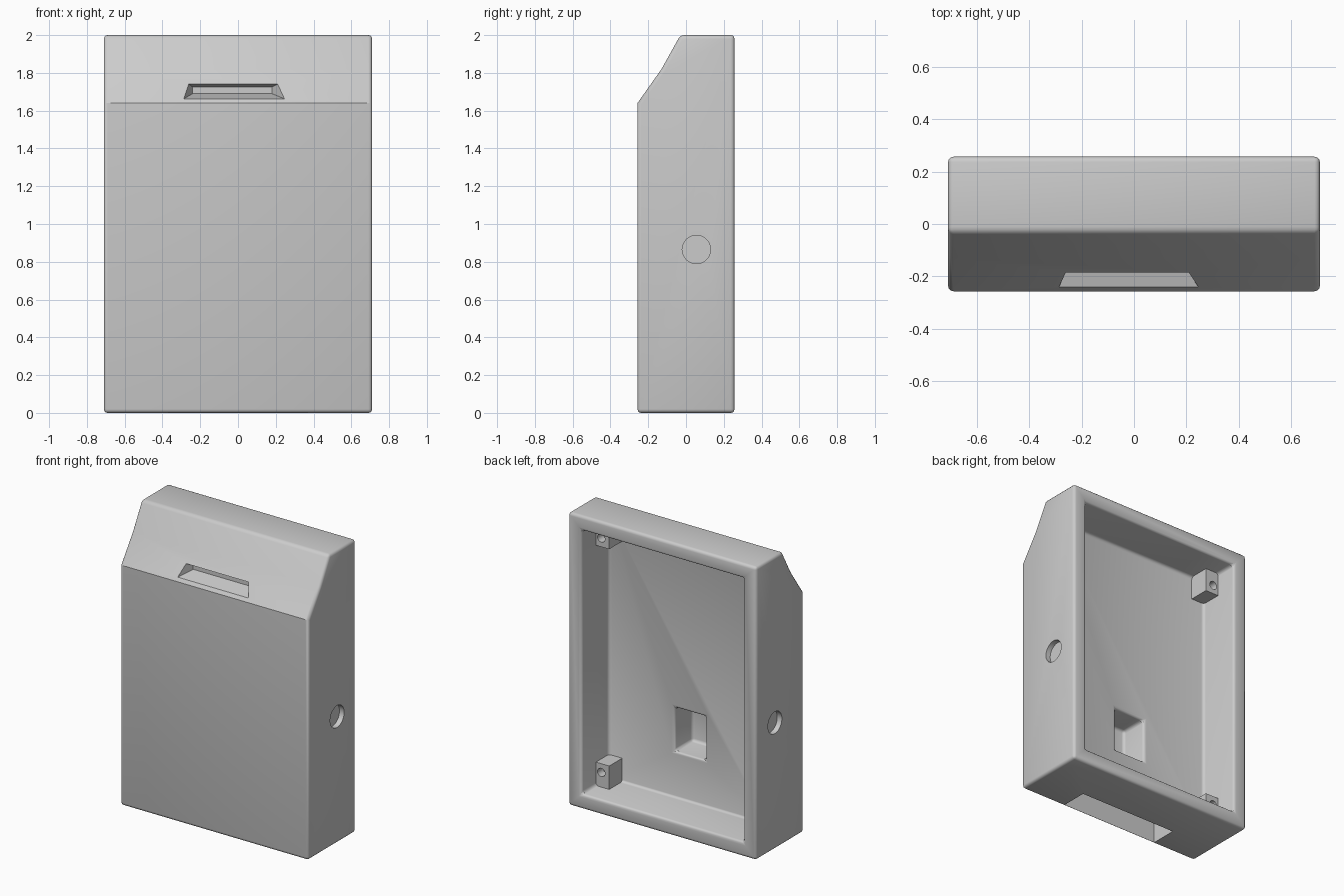
import bpy
import bmesh
import math
from mathutils import Vector

default_cube = bpy.data.objects.get("Cube")
if default_cube:
    bpy.data.objects.remove(default_cube, do_unlink=True)

# Single plastic colour
grey = bpy.data.materials.new("light_grey_plastic")
grey.use_nodes = True
colour = (0.6, 0.6, 0.6, 1)
grey.diffuse_color = colour
grey.node_tree.nodes["Principled BSDF"].inputs["Base Color"].default_value = colour

WIDTH, DEPTH = 0.71, 0.257      # half sizes of the case
FLOOR = -0.04                   # y of the cavity floor


def make_object(name, bm):
    bmesh.ops.recalc_face_normals(bm, faces=bm.faces)
    mesh = bpy.data.meshes.new(name)
    bm.to_mesh(mesh)
    bm.free()
    mesh.materials.append(grey)
    obj = bpy.data.objects.new(name, mesh)
    bpy.context.collection.objects.link(obj)
    return obj


def loft(name, start, end):
    """Closed solid between two loops with equal point counts."""
    bm = bmesh.new()
    a = [bm.verts.new(p) for p in start]
    b = [bm.verts.new(p) for p in end]
    bm.faces.new(a)
    bm.faces.new(b[::-1])
    for i in range(len(a)):
        j = (i + 1) % len(a)
        bm.faces.new((a[i], a[j], b[j], b[i]))
    return make_object(name, bm)


def rect(x0, x1, z0, z1, y):
    return [(x0, y, z0), (x1, y, z0), (x1, y, z1), (x0, y, z1)]


def box(name, x, y, z):
    return loft(name, rect(*x, *z, y[0]), rect(*x, *z, y[1]))


def rod(name, centre, radius, length, axis):
    """Cylinder along the given axis."""
    bm = bmesh.new()
    bmesh.ops.create_cone(bm, cap_ends=True, segments=40, radius1=radius,
                          radius2=radius, depth=length)
    turn = Vector((0, 0, 1)).rotation_difference(Vector(axis)).to_matrix()
    bmesh.ops.rotate(bm, verts=bm.verts, matrix=turn)
    bmesh.ops.translate(bm, verts=bm.verts, vec=centre)
    return make_object(name, bm)


def apply(obj, mod):
    bpy.context.view_layer.objects.active = obj
    bpy.ops.object.modifier_apply(modifier=mod.name)


def cut(obj, cutter):
    mod = obj.modifiers.new("cut", 'BOOLEAN')
    mod.operation = 'DIFFERENCE'
    mod.solver = 'EXACT'
    mod.object = cutter
    apply(obj, mod)
    bpy.data.objects.remove(cutter, do_unlink=True)


def round_edges(obj, width, segments=3):
    mod = obj.modifiers.new("round", 'BEVEL')
    mod.width = width
    mod.segments = segments
    mod.limit_method = 'ANGLE'
    mod.angle_limit = math.radians(40)
    apply(obj, mod)


def smooth(obj):
    bpy.ops.object.select_all(action='DESELECT')
    obj.select_set(True)
    bpy.context.view_layer.objects.active = obj
    bpy.ops.object.shade_smooth_by_angle(angle=math.radians(32))


# Case: side profile with a sloped upper front, swept across the width
profile = [(-DEPTH, 0), (DEPTH, 0), (DEPTH, 2), (-0.03, 2),
           (-0.13, 1.82), (-DEPTH, 1.64)]
case = loft("case", [(-WIDTH, y, z) for y, z in profile],
            [(WIDTH, y, z) for y, z in profile])

# Open back cavity and the pocket in its floor
cut(case, box("cavity", (-0.61, 0.61), (FLOOR, 0.4), (0.1, 1.9)))
cut(case, box("pocket", (-0.115, 0.115), (-0.235, 0.1), (0.41, 0.71)))
round_edges(case, 0.02)

# Tapered slot in the slope
cut(case, loft("slot", rect(-0.3, 0.265, 1.655, 1.77, -0.27),
               rect(-0.24, 0.18, 1.69, 1.725, -0.14)))

# Recess in the underside
cut(case, box("recess", (-0.37, 0.37), (-0.245, -0.06), (-0.1, 0.32)))

# Shallow round dimple on each side
for side in (-1, 1):
    cut(case, rod("dimple", (side * WIDTH, 0.055, 0.865), 0.075, 0.07, (1, 0, 0)))
smooth(case)

# Screw posts in the four cavity corners
for side, side_name in ((-1, "right"), (1, "left")):
    for level, level_name in ((-1, "lower"), (1, "upper")):
        xs = sorted((side * 0.51, side * 0.63))
        zs = sorted((1 + level * 0.74, 1 + level * 0.92))
        post = box(f"{level_name}_{side_name}_screw_post", xs, (FLOOR - 0.01, 0.1), zs)
        centre = (side * 0.57, 0.1, 1 + level * 0.8)
        cut(post, rod("screw_hole", centre, 0.028, 0.12, (0, 1, 0)))
        smooth(post)
